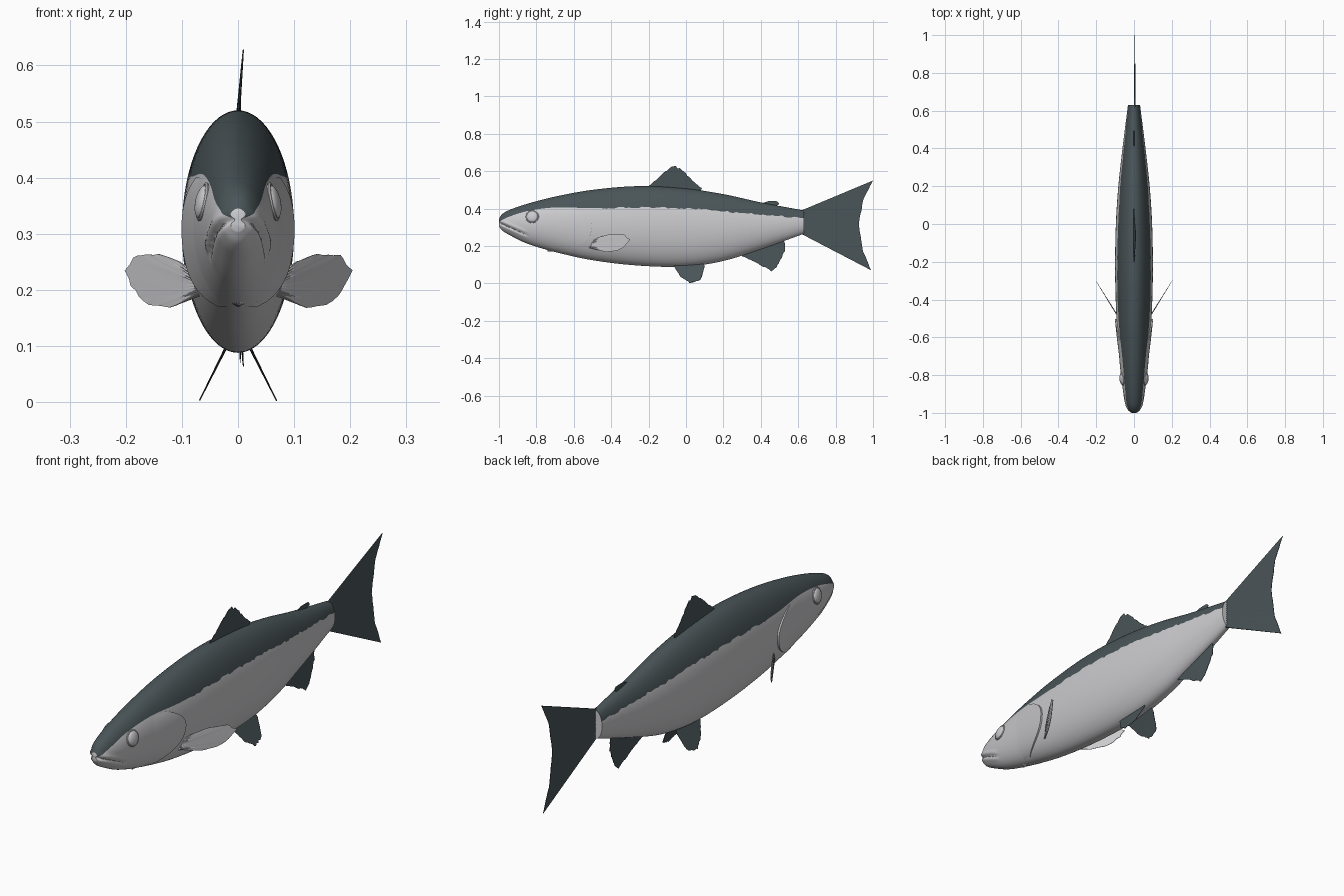
import bpy, bmesh, math, random
from mathutils import Vector

if "Cube" in bpy.data.objects:
    bpy.data.objects.remove(bpy.data.objects["Cube"])

random.seed(4)


def material(name, rgb):
    m = bpy.data.materials.new(name)
    m.diffuse_color = (*rgb, 1)
    m.use_nodes = True
    m.node_tree.nodes["Principled BSDF"].inputs["Base Color"].default_value = m.diffuse_color
    return m


SILVER = material("silver", (0.60, 0.60, 0.62))
SLATE = material("slate", (0.068, 0.09, 0.098))

# Body stations: y, top z, bottom z, half width, colour border z
STATIONS = [
    (-1.00, .345, .305, .012, .328), (-.985, .368, .285, .028, .338),
    (-.95, .390, .262, .044, .355), (-.85, .425, .213, .063, .386),
    (-.70, .464, .168, .079, .406), (-.50, .500, .124, .093, .402),
    (-.25, .520, .095, .100, .406), (0.0, .507, .090, .096, .400),
    (.20, .477, .120, .083, .386), (.40, .433, .183, .061, .368),
    (.63, .390, .265, .032, .350)]


def profile(y):
    """Smooth cubic blend of the stations at y."""
    s = STATIONS
    i = max(k for k in range(len(s) - 1) if s[k][0] <= y + 1e-9)
    dy = s[i + 1][0] - s[i][0]
    t = (y - s[i][0]) / dy

    def slope(k, c):
        a, b = max(k - 1, 0), min(k + 1, len(s) - 1)
        return (s[b][c] - s[a][c]) / (s[b][0] - s[a][0]) * dy
    out = []
    for c in range(1, 5):
        p, q, m, n = s[i][c], s[i + 1][c], slope(i, c), slope(i + 1, c)
        out.append((2*t**3 - 3*t*t + 1)*p + (t**3 - 2*t*t + t)*m
                   + (3*t*t - 2*t**3)*q + (t**3 - t*t)*n)
    return out


def surface_x(y, z):
    """Half width of the body at a point of its side."""
    top, bot, w, _ = profile(y)
    k = (z - (top + bot) / 2) / ((top - bot) / 2)
    return w * math.sqrt(max(0, 1 - k * k))


def finish(name, bm, mats, angle=40):
    bmesh.ops.recalc_face_normals(bm, faces=bm.faces)
    me = bpy.data.meshes.new(name)
    bm.to_mesh(me)
    bm.free()
    for m in mats:
        me.materials.append(m)
    ob = bpy.data.objects.new(name, me)
    bpy.context.collection.objects.link(ob)
    bpy.context.view_layer.objects.active = ob
    ob.select_set(True)
    bpy.ops.object.shade_smooth_by_angle(angle=math.radians(angle))
    ob.select_set(False)
    return ob


# Body: lofted rings with one vertex row on the colour border
def mouth(y, z):
    d = z - (.325 - .45 * (y + 1))
    fade = max(0, min(1, (-.84 - y) / .03))
    return fade * (.004 * math.exp(-((d - .014) / .009) ** 2)
                   + .003 * math.exp(-((d + .014) / .009) ** 2)
                   - .007 * math.exp(-(d / .005) ** 2))


def make_body():
    bm = bmesh.new()
    rings, N, UP, LOW = [], 130, 12, 30
    for r in range(N + 1):
        y = -1 + 1.63 * (r / N) ** 1.35
        top, bot, w, zb = profile(min(y, .63))
        if y > -.45:
            zb += random.uniform(-.005, .005)
        c, h = (top + bot) / 2, (top - bot) / 2
        ab = math.acos(max(-.9, min(.9, (zb - c) / h)))
        half = [ab * i / UP for i in range(UP)]
        half += [ab + (math.pi - ab) * i / LOW for i in range(LOW + 1)]
        angles = half + [-a for a in half[-2:0:-1]]
        ring = []
        for a in angles:
            z = c + h * math.cos(a)
            x = math.sin(a) * (w + mouth(y, z))
            ring.append(bm.verts.new((x, y, z)))
        rings.append(ring)
    n = len(rings[0])
    for a, b in zip(rings, rings[1:]):
        for i in range(n):
            f = bm.faces.new((a[i], a[(i+1) % n], b[(i+1) % n], b[i]))
            f.material_index = 1 if i < UP or i >= n - UP else 0
    bm.faces.new(rings[0])
    bm.faces.new(rings[-1])
    finish("body", bm, [SILVER, SLATE])


make_body()


# Gill cover: plate that rises from the cheek to a curved rear edge
def make_gill_cover(side):
    bm = bmesh.new()
    rows, NU, NV = [], 14, 26
    for j in range(NV + 1):
        v = 2 * j / NV - 1
        z = .285 + .115 * v
        rear = -.505 - .13 * abs(v) ** 2.4 + .02 * v
        front = -.74
        row = []
        for i in range(NU + 2):
            u = min(i, NU) / NU
            y = front + (rear - front) * u
            lift = -.002 + .010 * u * (1 - .6 * v ** 4)
            if i > NU:
                lift = -.006
            row.append(bm.verts.new((side * (surface_x(y, z) + lift), y, z)))
        rows.append(row)
    for a, b in zip(rows, rows[1:]):
        for i in range(NU + 1):
            f = (a[i], a[i+1], b[i+1], b[i])
            bm.faces.new(f if side > 0 else f[::-1])
    # Consistent outward direction for the open plate
    finish("gill_cover", bm, [SILVER])


# Eye: flattened ball with a raised rim, tilted with the cheek
def make_eye(side):
    y, z = -.822, .357
    e = .01
    normal = Vector((1, -(surface_x(y+e, z) - surface_x(y-e, z)) / (2*e),
                     -(surface_x(y, z+e) - surface_x(y, z-e)) / (2*e)))
    normal.x *= side
    rot = normal.to_track_quat('Z', 'Y')
    pos = Vector((side * surface_x(y, z), y, z))
    bm = bmesh.new()
    bmesh.ops.create_uvsphere(bm, u_segments=28, v_segments=14, radius=.031)
    for v in bm.verts:
        v.co.z *= .42
        v.co = rot @ v.co + pos
    finish("eye", bm, [SILVER])
    bpy.ops.mesh.primitive_torus_add(
        major_segments=32, minor_segments=8, major_radius=.032,
        minor_radius=.0035, location=pos, rotation=rot.to_euler())
    rim = bpy.context.object
    rim.name = "eye_rim"
    rim.data.materials.append(SILVER)
    bpy.ops.object.shade_smooth_by_angle()
    rim.select_set(False)


# Fins: ribbed sheet between a root line and a ragged outer line
def along(pts, t):
    pts = [Vector(p) for p in pts]
    lens = [(b - a).length for a, b in zip(pts, pts[1:])]
    d = t * sum(lens)
    for a, b, l in zip(pts, pts[1:], lens):
        if d <= l + 1e-9:
            return a.lerp(b, d / l)
        d -= l
    return pts[-1]


def make_fin(name, root, tip, x_at, mat, thick=.006, jag=.05, n=28):
    bm = bmesh.new()
    NV, rows = 6, []
    notch = [random.uniform(0, jag) if 0 < i < n else 0 for i in range(n + 1)]
    for j in range(NV + 1):
        v = j / NV
        pair = ([], [])
        for i in range(n + 1):
            a, b = along(root, i / n), along(tip, i / n)
            y, z = a.lerp(b, v * (1 - notch[i]))
            t = (thick * (1 - v) + .0012 * v) * (1 if i % 2 else .6)
            for s, col in zip((1, -1), pair):
                col.append(bm.verts.new((x_at(y, z) + s * t, y, z)))
        rows.append(pair)
    for (p, m), (q, k) in zip(rows, rows[1:]):
        for i in range(n):
            bm.faces.new((p[i], p[i+1], q[i+1], q[i]))
            bm.faces.new((m[i+1], m[i], k[i], k[i+1]))
        for i in (0, n):
            bm.faces.new((p[i], q[i], k[i], m[i]))
    for p, m in (rows[0], rows[-1]):
        for i in range(n):
            bm.faces.new((p[i], p[i+1], m[i+1], m[i]))
    finish(name, bm, [mat])


make_fin("tail_fin", [(.61, .387), (.61, .268)],
         [(1, .55), (.95, .45), (.925, .32), (.945, .18), (.99, .07)],
         lambda y, z: .004, SLATE, .005, .008)
make_fin("dorsal_fin", [(-.20, .505), (.07, .48)],
         [(-.20, .52), (-.10, .61), (-.06, .635), (-.01, .605),
          (.04, .545), (.085, .51)],
         lambda y, z: max(0, z - .51) * .08, SLATE, .004, .09)
make_fin("adipose_fin", [(.40, .42), (.47, .41)],
         [(.41, .43), (.44, .44), (.49, .44), (.50, .425), (.48, .415)],
         lambda y, z: 0, SLATE, .004, .05, 12)
make_fin("anal_fin", [(.30, .17), (.52, .24)],
         [(.30, .145), (.39, .10), (.46, .058), (.485, .075),
          (.53, .17), (.53, .21)],
         lambda y, z: max(0, .2 - z) * .07, SLATE, .004, .08)

for side in (1, -1):
    make_gill_cover(side)
    make_eye(side)
    make_fin("pelvic_fin", [(-.06, .115), (.09, .12)],
             [(-.065, .09), (-.03, .035), (.02, 0), (.08, .015), (.10, .09)],
             lambda y, z: side * (.07 - .5 * z), SLATE, .003, .06)
    make_fin("pectoral_fin", [(-.52, .19), (-.52, .225)],
             [(-.49, .183), (-.43, .168), (-.36, .173), (-.31, .21),
              (-.298, .235), (-.32, .262), (-.40, .265), (-.46, .25),
              (-.50, .23)],
             lambda y, z: side * (.072 + (y + .51) * .62), SILVER, .004, .05)
